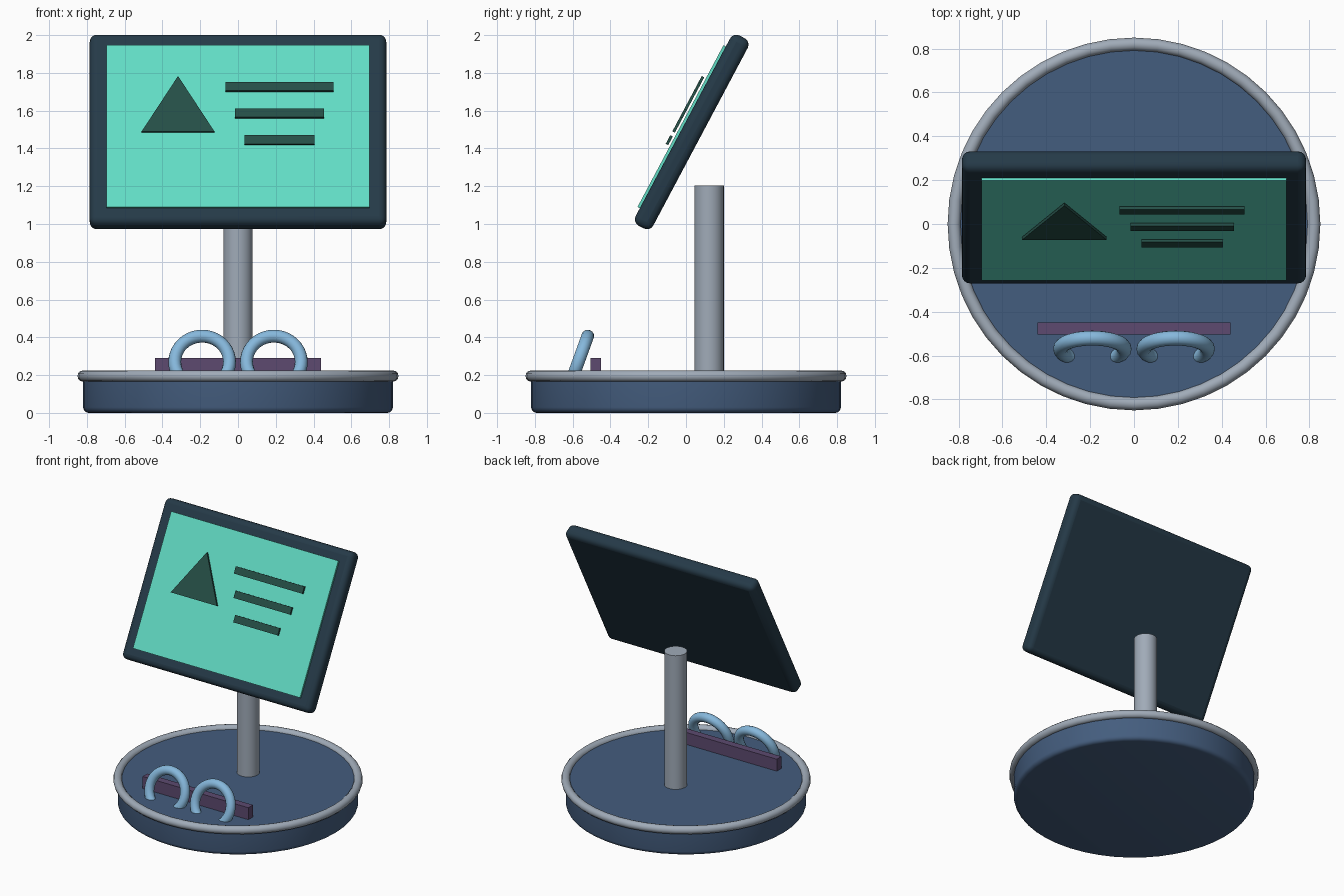
import bpy, bmesh, math
from mathutils import Matrix, Vector

if "Cube" in bpy.data.objects:
    bpy.data.objects.remove(bpy.data.objects["Cube"])


def material(name, rgb):
    m = bpy.data.materials.new(name)
    lin = [((c / 255 + 0.055) / 1.055) ** 2.4 for c in rgb]
    m.diffuse_color = (*lin, 1)
    m.use_nodes = True
    m.node_tree.nodes["Principled BSDF"].inputs["Base Color"].default_value = m.diffuse_color
    return m


NAVY = material("navy blue", (68, 93, 126))
GREY = material("steel grey", (160, 171, 184))
DARK = material("dark slate", (37, 58, 72))
TEAL = material("screen teal", (98, 220, 197))
GREEN = material("dark green", (37, 78, 70))
BLUE = material("light blue", (134, 184, 220))
PURPLE = material("plum", (93, 74, 112))


def finish(ob, name, mat, smooth=True):
    ob.name = name
    ob.data.materials.append(mat)
    if smooth:
        bpy.ops.object.select_all(action='DESELECT')
        ob.select_set(True)
        bpy.context.view_layer.objects.active = ob
        bpy.ops.object.shade_smooth_by_angle(angle=math.radians(40))
    return ob


def prism(name, mat, outline, y0, y1, matrix=Matrix()):
    """Extrude an x-z outline from y0 to y1."""
    bm = bmesh.new()
    face = bm.faces.new([bm.verts.new((x, y0, z)) for x, z in outline])
    ext = bmesh.ops.extrude_face_region(bm, geom=[face])
    verts = [v for v in ext["geom"] if isinstance(v, bmesh.types.BMVert)]
    bmesh.ops.translate(bm, verts=verts, vec=(0, y1 - y0, 0))
    bmesh.ops.recalc_face_normals(bm, faces=bm.faces)
    me = bpy.data.meshes.new(name)
    bm.to_mesh(me)
    bm.free()
    ob = bpy.data.objects.new(name, me)
    bpy.context.collection.objects.link(ob)
    ob.matrix_world = matrix
    return finish(ob, name, mat, smooth=False)


def rect(cx, cz, w, h):
    return [(cx - w/2, cz - h/2), (cx + w/2, cz - h/2),
            (cx + w/2, cz + h/2), (cx - w/2, cz + h/2)]


def bevel(ob, width, segments):
    mod = ob.modifiers.new("bevel", 'BEVEL')
    mod.width, mod.segments, mod.limit_method = width, segments, 'ANGLE'
    mod.angle_limit = math.radians(40)


# round base: lower edge rounded, turned from a profile
R = 0.03
profile = [(0.82 - R + R * math.sin(a), R - R * math.cos(a))
           for a in [i * math.pi / 8 for i in range(5)]] + [(0.82, 0.20)]
bm = bmesh.new()
N = 48
rings = [[bm.verts.new((r * math.cos(2*math.pi*i/N), r * math.sin(2*math.pi*i/N), z))
          for i in range(N)] for r, z in profile]
for a, b in zip(rings, rings[1:]):
    for i in range(N):
        j = (i + 1) % N
        bm.faces.new((a[i], a[j], b[j], b[i]))
bm.faces.new(rings[0][::-1])
bm.faces.new(rings[-1])
me = bpy.data.meshes.new("base")
bm.to_mesh(me)
bm.free()
base = bpy.data.objects.new("base", me)
bpy.context.collection.objects.link(base)
finish(base, "base", NAVY)

# rim tube around the top of the base
bpy.ops.mesh.primitive_torus_add(location=(0, 0, 0.195), major_radius=0.82,
                                 minor_radius=0.03, major_segments=48, minor_segments=12)
finish(bpy.context.object, "base_rim", GREY)

# support post
bpy.ops.mesh.primitive_cylinder_add(vertices=32, radius=0.078, depth=1.015,
                                    location=(0, 0.122, 0.6975))
finish(bpy.context.object, "post", GREY)

# low bar and two rings sunk into the base
prism("bar", PURPLE, rect(0, 0.24, 0.88, 0.10), -0.505, -0.45)
for side, label in ((-1, "left"), (1, "right")):
    bpy.ops.mesh.primitive_torus_add(location=(side * 0.19, -0.57, 0.27),
                                     rotation=(math.radians(70), 0, 0),
                                     major_radius=0.145, minor_radius=0.034,
                                     major_segments=40, minor_segments=14)
    finish(bpy.context.object, label + "_ring", BLUE)

# tilted display: local -y is the display's front
tilt = Matrix.Translation((0, 0.03, 1.487)) @ Matrix.Rotation(math.radians(-28), 4, 'X')
panel = prism("display_case", DARK, rect(0, 0, 1.57, 1.14), -0.053, 0.053, tilt)
bevel(panel, 0.038, 4)
finish(panel, "display_case", DARK)
panel.data.materials.pop(index=1)
prism("screen", TEAL, rect(0, 0.0, 1.39, 0.97), -0.067, -0.045, tilt)

# raised triangle and text bars in front of the screen
prism("triangle_icon", GREEN, [(-0.51, -0.045), (-0.125, -0.045), (-0.3175, 0.287)],
      -0.092, -0.077, tilt)
for i in range(3):
    prism("line_%d" % (i + 1), GREEN,
          rect(0.22, 0.226 - 0.16 * i, 0.57 - 0.1 * i, 0.052), -0.092, -0.077, tilt)
